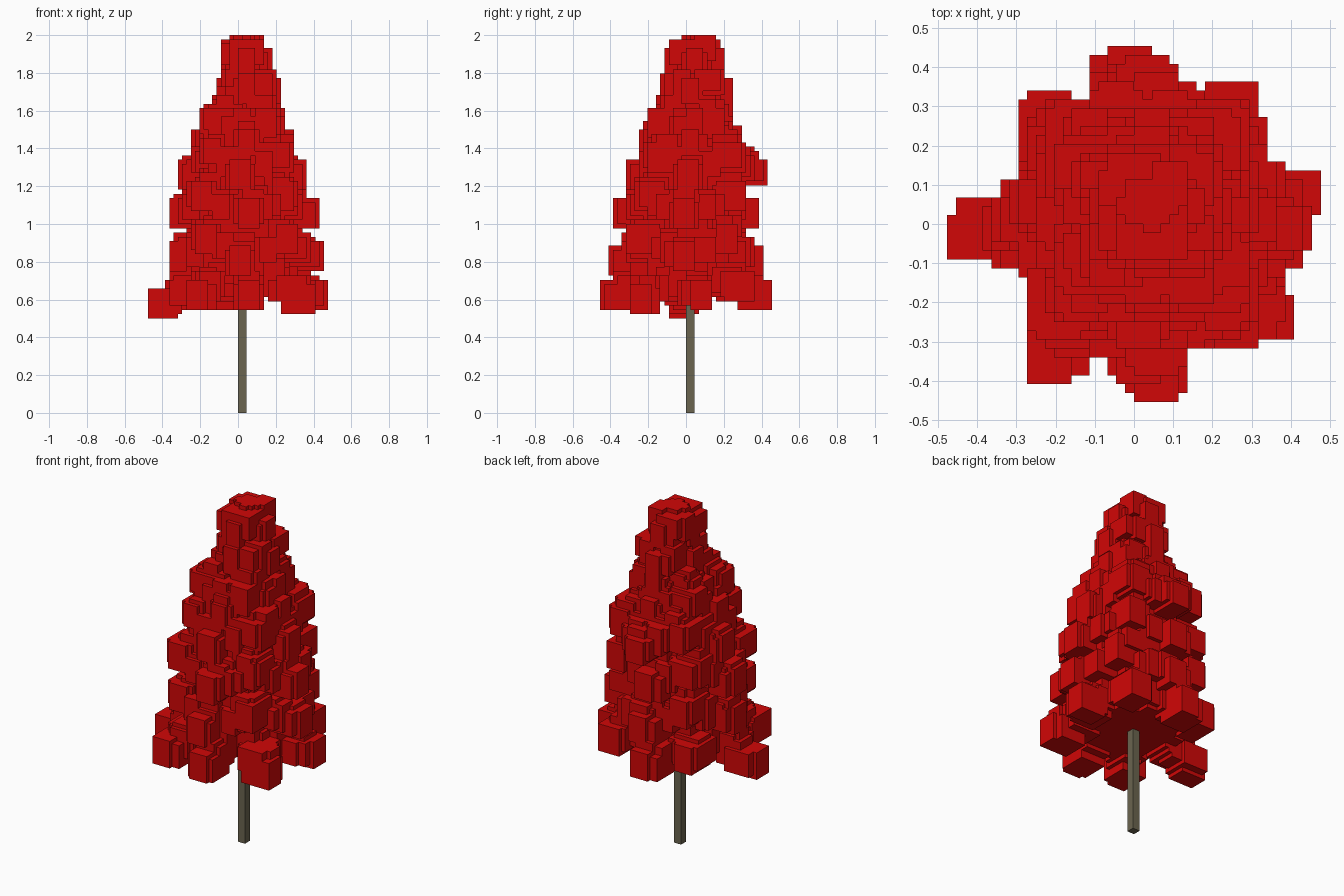
import bpy, bmesh, math, random
from mathutils import Vector

random.seed(11)
U = 2 / 88  # size of one voxel

cube = bpy.data.objects.get("Cube")
if cube:
    bpy.data.objects.remove(cube, do_unlink=True)


def material(name, rgb):
    m = bpy.data.materials.new(name)
    m.use_nodes = True
    m.diffuse_color = (*rgb, 1)
    bsdf = next(n for n in m.node_tree.nodes if n.type == "BSDF_PRINCIPLED")
    bsdf.inputs["Base Color"].default_value = (*rgb, 1)
    bsdf.inputs["Roughness"].default_value = 0.9
    return m


RED = material("leaf red", (0.64, 0.002, 0.002))
BARK = material("bark grey brown", (0.147, 0.13, 0.08))


def snap(v):
    return round(v / U) * U


def add_box(bm, center, half):
    """Axis-aligned block whose sides sit on the voxel grid."""
    lo = Vector([snap(c - h) for c, h in zip(center, half)])
    hi = Vector([max(snap(c + h), l + U) for c, h, l in zip(center, half, lo)])
    for v in bmesh.ops.create_cube(bm, size=1)["verts"]:
        v.co = Vector([l + (c + 0.5) * (h - l) for l, c, h in zip(lo, v.co, hi)])


def axis_at(z):
    """The crown leans slightly to the back as it rises."""
    t = (z - 0.6) / 1.4
    return Vector((0.03 + 0.01 * t, 0.05 * t, z))


def add_clump(bm, center, s):
    """Leaf block with a narrow outer end and a wider, shifted block behind."""
    out = center - axis_at(center.z)
    long = 0 if abs(out.x) > abs(out.y) else 1
    half = [s - U, s - U, s]
    half[long] = s
    add_box(bm, center, half)
    back = Vector((0, 0, random.choice((-U, 0, U)) / 2))
    back[long] = -math.copysign(U, out[long])
    back[1 - long] = random.choice((-U, 0, U)) / 2
    add_box(bm, center + back, (s, s, s - U / 2))


def finish(bm, name, mat):
    mesh = bpy.data.meshes.new(name)
    bm.to_mesh(mesh)
    bm.free()
    mesh.materials.append(mat)
    obj = bpy.data.objects.new(name, mesh)
    bpy.context.collection.objects.link(obj)


def lerp_profile(points, z):
    for (z0, r0), (z1, r1) in zip(points, points[1:]):
        if z <= z1:
            return r0 + (r1 - r0) * max(0, z - z0) / (z1 - z0)
    return points[-1][1]


def add_branch(bm, tip, s):
    """Drooping branch: clumps stepping upward from the tip to the trunk."""
    tip = Vector(tip)
    middle = axis_at(tip.z)
    reach = (tip - middle).length
    inner = tip.lerp(middle, 0.6) + Vector((0, 0, 0.06 + 0.25 * reach))
    add_clump(bm, tip, s)
    for t in (0.25, 0.5, 0.75):
        wobble = Vector([random.uniform(-U, U) for _ in range(3)])
        add_clump(bm, tip.lerp(inner, t) + wobble, s * (1.05 - 0.25 * t))


# trunk
bm = bmesh.new()
add_box(bm, (U, U, 0.34), (U, U, 0.34))
finish(bm, "trunk", BARK)

# crown core: stacked stepped discs
CORE = [(0.62, 0.30), (0.9, 0.32), (1.1, 0.30), (1.3, 0.26), (1.5, 0.20),
        (1.65, 0.145), (1.8, 0.12), (1.95, 0.115), (2.0, 0.08)]
bm = bmesh.new()
z = snap(0.62)
while z < 2 - U / 2:
    r = lerp_profile(CORE, z + U)
    for angle in (20, 45, 70):
        a = math.radians(angle)
        add_box(bm, axis_at(z) + Vector((0, 0, U / 2)),
                (r * math.cos(a), r * math.sin(a), U / 2))
    z += U
finish(bm, "crown_core", RED)

# lowest branches: tip centres
LOW = [(-0.395, -0.03, 0.585), (-0.215, -0.325, 0.625), (0.055, -0.375, 0.62),
       (0.33, -0.235, 0.60), (0.395, 0.07, 0.625), (0.25, 0.29, 0.66),
       (-0.02, 0.375, 0.625), (-0.215, 0.25, 0.66)]
bm = bmesh.new()
for tip in LOW:
    add_branch(bm, tip, 0.08)
finish(bm, "lowest_branches", RED)

# upper tiers: height, clump half size, extent toward +x, +y, -x, -y
TIERS = [(0.82, 0.08, 0.45, 0.405, 0.365, 0.415),
         (1.05, 0.08, 0.425, 0.385, 0.365, 0.39),
         (1.27, 0.077, 0.365, 0.425, 0.32, 0.315),
         (1.44, 0.072, 0.285, 0.29, 0.25, 0.255),
         (1.56, 0.065, 0.26, 0.24, 0.18, 0.205),
         (1.70, 0.07, 0.235, 0.24, 0.115, 0.135),
         (1.86, 0.068, 0.18, 0.20, 0.10, 0.115)]
# main, filler, diagonal, filler: lift, reach and size factors
PATTERN = [(0, 1, 1), (0.05, 0.86, 0.9), (0.10, 0.97, 0.98), (0.05, 0.86, 0.9)]
for i, (z, s, px, py, nx, ny) in enumerate(TIERS):
    bm = bmesh.new()
    middle = axis_at(z)
    slim = z > 1.5  # the narrow top carries single clumps closer together
    for k in range(0, 16, 2 if slim else 1):
        lift, shrink, size = PATTERN[k % 4]
        a = 2 * math.pi * k / 16 + random.uniform(-0.1, 0.1)
        c, n = math.cos(a), math.sin(a)
        rx = (px - middle.x if c > 0 else nx + middle.x) - s
        ry = (py - middle.y if n > 0 else ny + middle.y) - s
        tip = middle + Vector((c * rx * shrink, n * ry * shrink,
                               lift * (0.5 if slim else 1) + random.uniform(-0.8, 0.8) * U))
        if slim:
            add_clump(bm, tip, s * size)
        else:
            add_branch(bm, tip, s * size)
    finish(bm, f"branch_tier_{i + 1}", RED)
